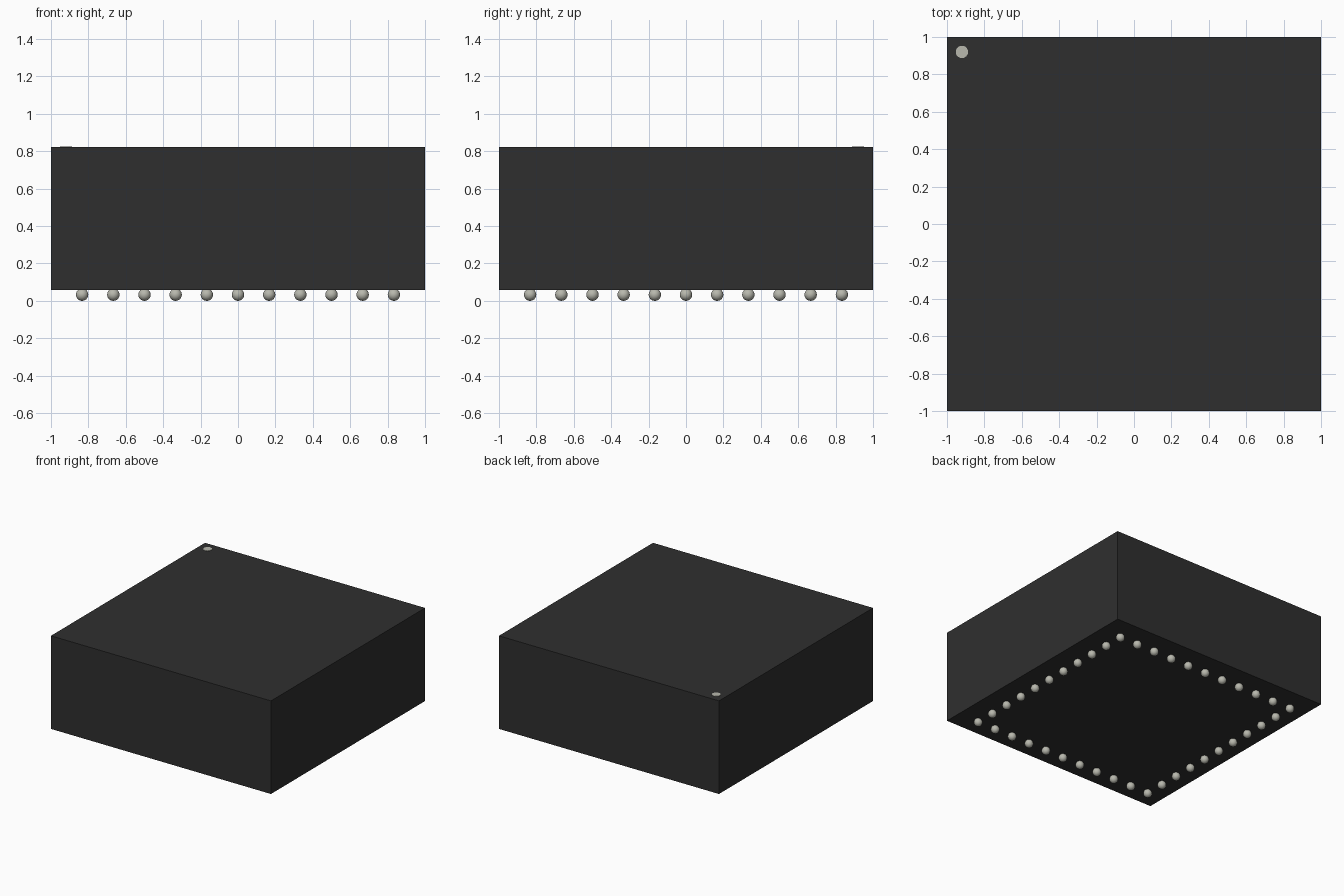
import bpy
import math

if "Cube" in bpy.data.objects:
    bpy.data.objects.remove(bpy.data.objects["Cube"], do_unlink=True)


def make_material(name, rgb, roughness):
    mat = bpy.data.materials.new(name)
    mat.use_nodes = True
    color = (*rgb, 1.0)
    mat.diffuse_color = color
    shader = next(n for n in mat.node_tree.nodes if n.type == "BSDF_PRINCIPLED")
    shader.inputs["Base Color"].default_value = color
    shader.inputs["Roughness"].default_value = roughness
    return mat


dark = make_material("dark plastic", (0.028, 0.028, 0.028), 0.6)
solder = make_material("solder grey", (0.48, 0.48, 0.42), 0.5)

BOTTOM, TOP = 0.058, 0.823   # body height range
RADIUS = 0.033               # contact ball and marker radius
PITCH = 1 / 6                # contact spacing
HALF = 5                     # contacts each side of the centre


def finish(name, mat):
    obj = bpy.context.object
    obj.name = name
    obj.data.name = name
    obj.data.materials.append(mat)
    return obj


# Square block body
bpy.ops.mesh.primitive_cube_add(size=1, location=(0, 0, (BOTTOM + TOP) / 2))
body = finish("package_body", dark)
body.scale = (2, 2, TOP - BOTTOM)
bpy.ops.object.transform_apply(location=False, rotation=False, scale=True)

# Round corner marker, nearly flush with the top
bpy.ops.mesh.primitive_cylinder_add(vertices=32, radius=RADIUS, depth=0.004,
                                    location=(-0.92, 0.92, TOP))
finish("corner_marker", solder)

# Contact balls in a single square ring under the body
bpy.ops.mesh.primitive_uv_sphere_add(segments=20, ring_count=12, radius=RADIUS,
                                     location=(0, 0, RADIUS))
first = finish("contact_ball", solder)
bpy.ops.object.shade_smooth_by_angle(angle=math.radians(40))

ring = [(i, j) for i in range(-HALF, HALF + 1) for j in range(-HALF, HALF + 1)
        if max(abs(i), abs(j)) == HALF]
for n, (i, j) in enumerate(ring):
    ball = first
    if n:
        ball = first.copy()   # shares the first ball's mesh
        bpy.context.collection.objects.link(ball)
    ball.name = f"contact_ball_{n + 1:02d}"
    ball.location = (i * PITCH, j * PITCH, RADIUS)
